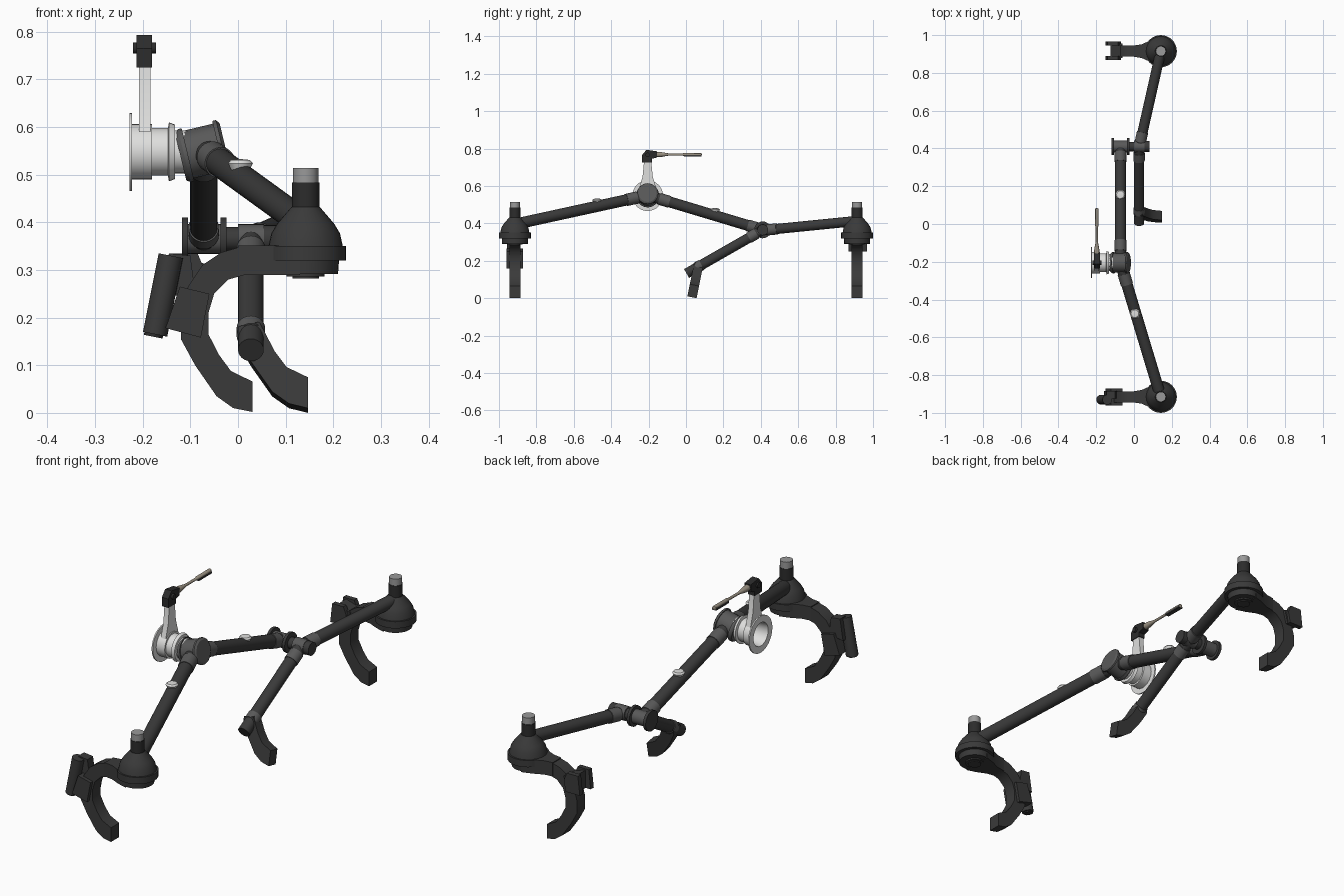
import bpy, bmesh, math
from mathutils import Vector, Matrix


def material(name, c):
    m = bpy.data.materials.new(name)
    m.diffuse_color = (c[0], c[1], c[2], 1)
    return m


DARK = material("charcoal", (0.042, 0.042, 0.042))
BLACK = material("black", (0.025, 0.025, 0.025))
GREY = material("joint grey", (0.1, 0.1, 0.1))
STEEL = material("steel grey", (0.32, 0.32, 0.32))
WHITE = material("off white", (0.74, 0.74, 0.73))
TAN = material("tan", (0.33, 0.29, 0.23))


def finish(name, bm, mat):
    bmesh.ops.recalc_face_normals(bm, faces=bm.faces)
    me = bpy.data.meshes.new(name)
    bm.to_mesh(me)
    bm.free()
    me.materials.append(mat)
    ob = bpy.data.objects.new(name, me)
    bpy.context.collection.objects.link(ob)
    return ob


def lathe(name, profile, origin, direction, mat, seg=24):
    """Spin (distance, radius) points around an axis."""
    bm = bmesh.new()
    q = Vector((0, 0, 1)).rotation_difference(Vector(direction).normalized())
    rings = []
    for t, r in profile:
        n = 1 if r == 0 else seg
        rings.append([bm.verts.new(Vector(origin) + q @ Vector((
            r * math.cos(2 * math.pi * i / seg), r * math.sin(2 * math.pi * i / seg), t)))
            for i in range(n)])
    for a, b in zip(rings, rings[1:]):
        for i in range(seg):
            j = (i + 1) % seg
            if len(a) == 1:
                bm.faces.new((a[0], b[i], b[j]))
            elif len(b) == 1:
                bm.faces.new((a[i], a[j], b[0]))
            else:
                bm.faces.new((a[i], a[j], b[j], b[i]))
    return finish(name, bm, mat)


def rod(name, a, b, r, mat, r2=None, seg=24):
    d = Vector(b) - Vector(a)
    h = d.length
    return lathe(name, [(0, 0), (0, r), (h, r2 or r), (h, 0)], a, d, mat, seg)


def limb(name, a, b, r, collars):
    """Tube with grey collars covering given stretches (fractions)."""
    a, b = Vector(a), Vector(b)
    rod(name, a, b, r, DARK)
    for i, (s, e) in enumerate(collars):
        rod(f"{name}_collar_{i}", a.lerp(b, s), a.lerp(b, e), r + 0.003, GREY)


def prism(name, pts, axis, lo, hi, mat):
    """Extrude a 2D outline along one axis."""
    put = {"x": lambda u, v, t: (t, u, v), "y": lambda u, v, t: (u, t, v),
           "z": lambda u, v, t: (u, v, t)}[axis]
    bm = bmesh.new()
    a = [bm.verts.new(put(u, v, lo)) for u, v in pts]
    b = [bm.verts.new(put(u, v, hi)) for u, v in pts]
    bm.faces.new(a)
    bm.faces.new(b[::-1])
    for i in range(len(pts)):
        j = (i + 1) % len(pts)
        bm.faces.new((a[i], a[j], b[j], b[i]))
    return finish(name, bm, mat)


# Two end hubs with posts and claw feet
HOOK = [(0.06, 0.35), (0.01, 0.35), (-0.035, 0.337), (-0.075, 0.31), (-0.105, 0.265),
        (-0.12, 0.21), (-0.12, 0.155), (-0.09, 0.10), (-0.045, 0.035), (-0.01, 0.01),
        (0.03, 0.002), (0.03, 0.066), (-0.015, 0.088), (-0.04, 0.122), (-0.062, 0.165),
        (-0.062, 0.21), (-0.05, 0.25), (-0.02, 0.28), (0.015, 0.29), (0.06, 0.29)]
ARM = [(0.0, 0.03), (0.04, 0.036), (0.085, 0.056), (0.13, 0.07)]
for side, y in (("front", -0.915), ("back", 0.915)):
    prism(side + "_claw", HOOK, "y", y - 0.029, y + 0.029, DARK)
    prism(side + "_claw_arm", [(u, y + v) for u, v in ARM] +
          [(u, y - v) for u, v in ARM[::-1]], "z", 0.289, 0.351, DARK)
    lathe(side + "_hub", [(0, 0), (0, 0.028), (0.004, 0.028), (0.004, 0.04), (0.01, 0.04),
                          (0.01, 0.068), (0.038, 0.07), (0.038, 0.085), (0.068, 0.085),
                          (0.068, 0.078), (0.095, 0.072), (0.115, 0.06), (0.15, 0.03),
                          (0.15, 0)], (0.142, y, 0.282), (0, 0, 1), DARK, 32)
    rod(side + "_post", (0.142, y, 0.42), (0.142, y, 0.484), 0.029, BLACK)
    rod(side + "_post_cap", (0.142, y, 0.484), (0.142, y, 0.514), 0.027, STEEL, seg=14)

# Limbs between hubs, hip and elbow
HIP = Vector((-0.072, -0.205, 0.55))
ELBOW = Vector((-0.072, 0.41, 0.365))
KNEE = Vector((0.027, 0.405, 0.362))
limb("front_limb", (0.142, -0.915, 0.395), HIP, 0.03, [(0.84, 0.92)])
limb("middle_limb", HIP, ELBOW, 0.029, [(0.1, 0.19), (0.87, 0.95)])
limb("back_limb", KNEE, (0.142, 0.915, 0.413), 0.027, [(0.06, 0.16)])
limb("lower_limb", KNEE, (0.027, 0.003, 0.132), 0.027, [(0.07, 0.17), (0.8, 0.87)])

# White buttons on the limbs
for i, p in enumerate([(0.005, -0.475, 0.519), (-0.072, 0.155, 0.468)]):
    lathe(f"limb_button_{i}", [(-0.012, 0), (-0.012, 0.018), (0.005, 0.026), (0.012, 0.02),
                               (0.014, 0)], p, (0, 0, 1), WHITE)

# Hip housing, tilted, with rims
tilt = Vector((1, 0, 0.24)).normalized()
lathe("hip_housing", [(-0.05, 0), (-0.05, 0.052), (-0.042, 0.057), (-0.034, 0.057),
                      (-0.034, 0.051), (0.032, 0.051), (0.032, 0.057), (0.04, 0.057),
                      (0.046, 0.048), (0.046, 0)], HIP, tilt, GREY, 16)

# White hollow drum beside the hip
lathe("drum", [(0, 0), (0, 0.045), (0.022, 0.045), (0.022, 0.057), (0.035, 0.062),
               (0.037, 0.05), (0.07, 0.05), (0.07, 0.058), (0.112, 0.058), (0.112, 0.082),
               (0.118, 0.082), (0.118, 0.052), (0.05, 0.046), (0.05, 0)],
      (-0.11, -0.205, 0.548), (-1, 0, 0), WHITE, 32)

# Mast, head and pointer
prism("mast", [(-0.25, 0.59), (-0.16, 0.59), (-0.178, 0.65), (-0.186, 0.735),
               (-0.224, 0.735), (-0.232, 0.65)], "x", -0.208, -0.184, WHITE)
prism("mast_head", [(-0.235, 0.725), (-0.235, 0.765), (-0.212, 0.793), (-0.155, 0.785),
                    (-0.155, 0.752), (-0.182, 0.745), (-0.182, 0.725)],
      "x", -0.213, -0.181, BLACK)
rod("head_bolt", (-0.22, -0.205, 0.766), (-0.172, -0.205, 0.766), 0.012, BLACK)
lathe("pointer", [(0, 0), (0, 0.014), (0.02, 0.014), (0.065, 0.006), (0.14, 0.006),
                  (0.15, 0.009), (0.24, 0.009), (0.243, 0)],
      (-0.197, -0.158, 0.768), (0, 1, 0), TAN, 12)
prism("pointer_strip", [(-0.01, 0.758), (0.082, 0.758), (0.082, 0.766), (-0.01, 0.766)],
      "x", -0.207, -0.187, DARK)

# Elbow: spool between two plates, then the knee barrel
for i, x in enumerate((-0.118, -0.037)):
    rod(f"elbow_plate_{i}", (x, 0.41, 0.365), (x + 0.013, 0.41, 0.365), 0.045, DARK)
rod("elbow_spool", (-0.11, 0.41, 0.365), (-0.03, 0.41, 0.365), 0.031, GREY)
rod("elbow_shaft", (-0.03, 0.41, 0.365), (0.06, 0.41, 0.365), 0.025, DARK)
rod("knee_barrel", (0.0, 0.41, 0.365), (0.055, 0.41, 0.365), 0.031, GREY)
rod("knee_cap", (0.055, 0.41, 0.365), (0.082, 0.41, 0.365), 0.029, DARK)

# Small middle foot, leaning slightly
FOOT = [(0.0, 0.175), (0.0, 0.15), (0.027, 0.10), (0.072, 0.035), (0.107, 0.01),
        (0.147, 0.0), (0.147, 0.066), (0.102, 0.088), (0.077, 0.122), (0.055, 0.165),
        (0.045, 0.185)]
foot = prism("middle_foot", FOOT, "y", -0.025, 0.025, DARK)
foot.data.transform(Matrix.Translation((0, 0.032, 0.005)) @ Matrix.Rotation(-0.2, 4, "X"))

# Clamp and canister on the front claw
prism("front_clamp", [(-0.122, 0.265), (-0.06, 0.25), (-0.078, 0.158), (-0.152, 0.178)],
      "y", -0.96, -0.872, DARK)
rod("front_canister", (-0.174, -0.93, 0.165), (-0.141, -0.93, 0.33), 0.026, DARK)
rod("canister_end", (-0.178, -0.93, 0.16), (-0.174, -0.93, 0.18), 0.02, BLACK)
prism("canister_bracket", [(-0.145, 0.335), (-0.1, 0.33), (-0.09, 0.255), (-0.16, 0.24)],
      "y", -0.925, -0.885, DARK)

# Fork bracket on the back claw
for i, y in enumerate((0.868, 0.945)):
    prism(f"back_fork_plate_{i}", [(-0.15, 0.25), (-0.08, 0.25), (-0.07, 0.30),
                                   (-0.085, 0.335), (-0.14, 0.335)], "y", y, y + 0.022, DARK)
prism("back_fork_block", [(-0.125, 0.25), (-0.075, 0.25), (-0.06, 0.31), (-0.125, 0.33)],
      "y", 0.88, 0.955, DARK)

# Smooth round parts, keep hard edges
for ob in bpy.data.objects:
    ob.select_set(True)
    bpy.context.view_layer.objects.active = ob
bpy.ops.object.shade_smooth_by_angle(angle=math.radians(30))
